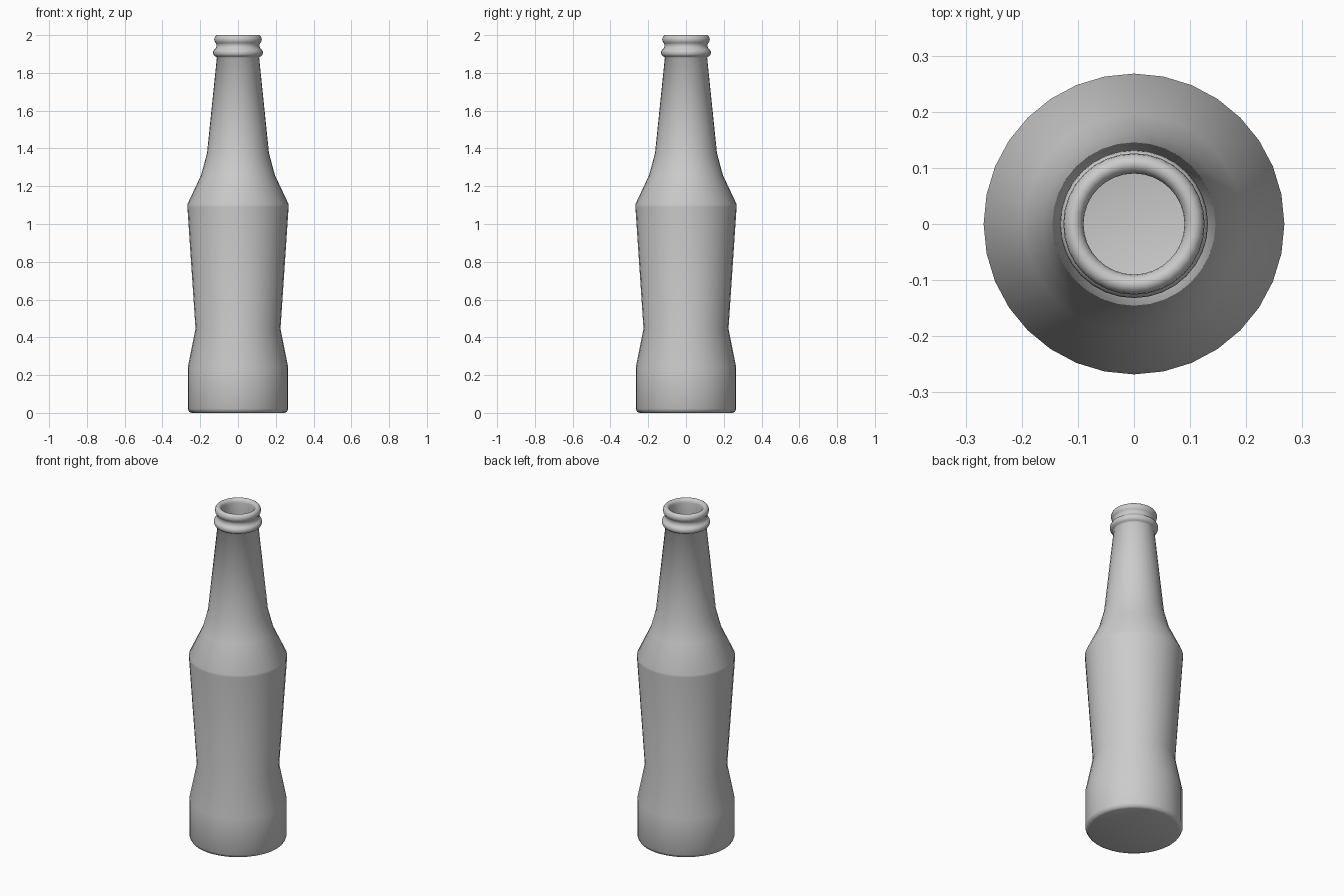
import bpy, bmesh, math

if "Cube" in bpy.data.objects:
    bpy.data.objects.remove(bpy.data.objects["Cube"])

SEGMENTS = 32

# outer silhouette (radius, height), from base centre up to the mouth
outer = [(0, 0), (0.245, 0), (0.258, 0.005), (0.266, 0.022), (0.266, 0.24),
         (0.225, 0.445), (0.268, 1.09), (0.268, 1.105), (0.195, 1.26),
         (0.164, 1.375), (0.112, 1.88)]


def bead(r, z, bulge, half, start, end, steps):
    """Rounded ring profile swept from angle start to end (degrees)."""
    return [(r + bulge * math.cos(a), z + half * math.sin(a))
            for a in (math.radians(start + (end - start) * i / steps)
                      for i in range(steps + 1))]


# collar ring, groove and rounded lip
collar = bead(0.115, 1.907, 0.017, 0.021, -80, 75, 6)
groove = [(0.114, 1.94), (0.115, 1.953)]
lip = bead(0.108, 1.977, 0.018, 0.023, -55, 180, 9)

# inner glass wall down to the inner floor
inner = [(0.092, 1.88), (0.142, 1.375), (0.173, 1.26), (0.245, 1.10),
         (0.203, 0.445), (0.243, 0.24), (0.243, 0.04), (0.225, 0.025), (0, 0.025)]

profile = outer + collar + groove + lip + inner

# bottle body: the profile turned about the z axis
bm = bmesh.new()
verts = [bm.verts.new((r, 0, z)) for r, z in profile]
edges = [bm.edges.new(pair) for pair in zip(verts, verts[1:])]
bmesh.ops.spin(bm, geom=verts + edges, cent=(0, 0, 0), axis=(0, 0, 1),
               angle=math.tau, steps=SEGMENTS, use_merge=True)
bmesh.ops.remove_doubles(bm, verts=bm.verts, dist=0.0005)
bmesh.ops.recalc_face_normals(bm, faces=bm.faces)
mesh = bpy.data.meshes.new("bottle")
bm.to_mesh(mesh)
bm.free()

bottle = bpy.data.objects.new("bottle", mesh)
bpy.context.collection.objects.link(bottle)
bpy.context.view_layer.objects.active = bottle
bottle.select_set(True)
bpy.ops.object.shade_smooth_by_angle(angle=math.radians(50))
